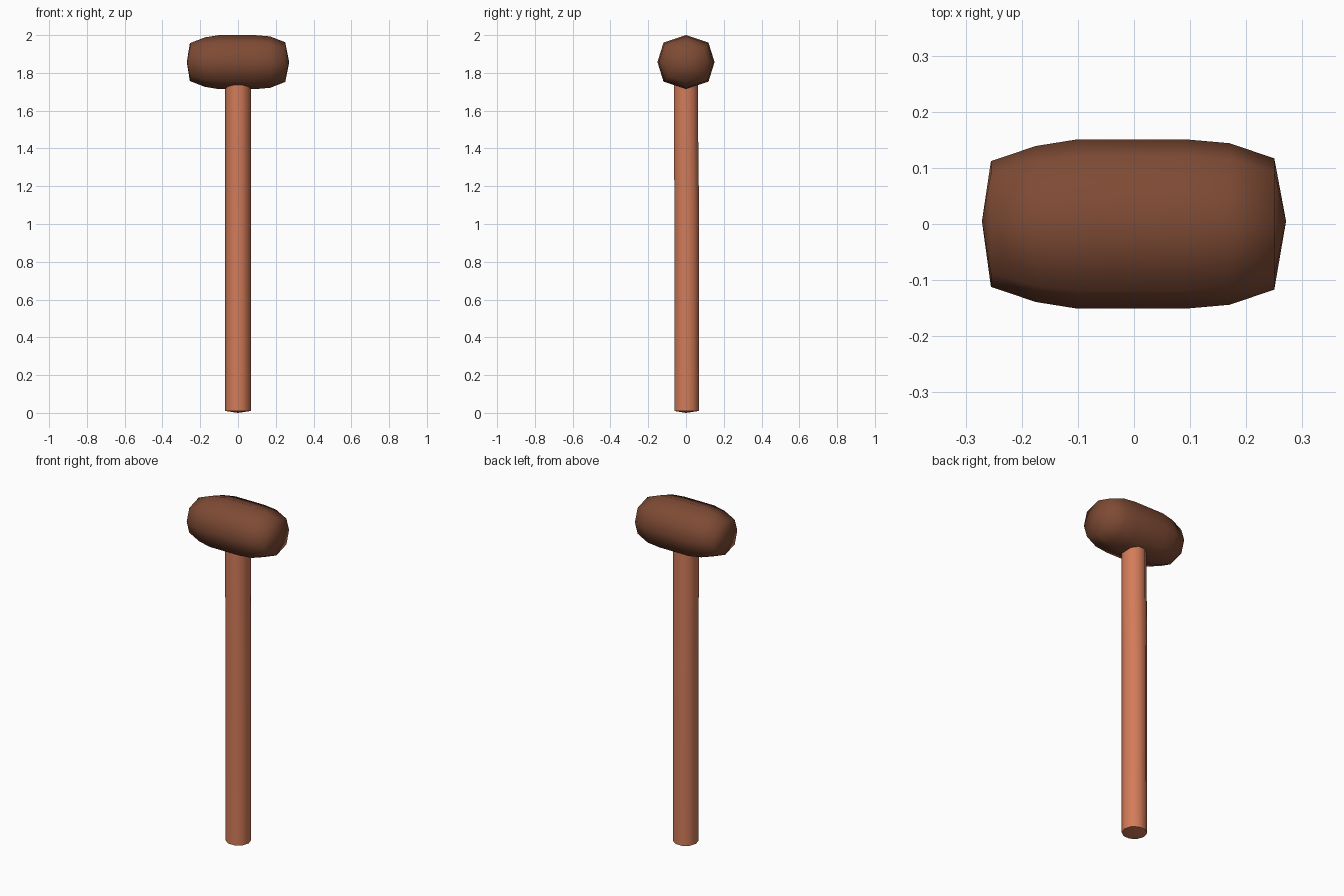
import bpy, bmesh
from math import cos, sin, pi

if "Cube" in bpy.data.objects:
    bpy.data.objects.remove(bpy.data.objects["Cube"])


def material(name, color):
    m = bpy.data.materials.new(name)
    m.diffuse_color = (*color, 1)
    m.use_nodes = True
    m.node_tree.nodes["Principled BSDF"].inputs["Base Color"].default_value = m.diffuse_color
    return m


def loft(name, rings, poles, mat):
    """Skin equal-length rings and close both ends with a shallow cone."""
    bm = bmesh.new()
    loops = [[bm.verts.new(p) for p in ring] for ring in rings]
    n = len(loops[0])
    for a, b in zip(loops, loops[1:]):
        for i in range(n):
            j = (i + 1) % n
            bm.faces.new((a[i], a[j], b[j], b[i]))
    for loop, pole in zip((loops[0], loops[-1]), poles):
        c = bm.verts.new(pole)
        for i in range(n):
            bm.faces.new((loop[i], loop[(i + 1) % n], c))
    bmesh.ops.recalc_face_normals(bm, faces=bm.faces[:])
    for f in bm.faces:
        f.smooth = True
    me = bpy.data.meshes.new(name)
    bm.to_mesh(me)
    bm.free()
    me.materials.append(mat)
    ob = bpy.data.objects.new(name, me)
    bpy.context.collection.objects.link(ob)
    return ob


# Mallet head: barrel along x with a soft octagonal section
ZC = 1.857
OCTAGON = [(1, 0), (.79, .72), (0, 1), (-.79, .72),
           (-1, 0), (-.79, -.72), (0, -1), (.79, -.72)]
PROFILE = [(-.255, .112, .1), (-.175, .139, .131), (-.1, .151, .143),
           (.09, .151, .143), (.17, .144, .136), (.25, .117, .105)]
head_rings = [[(x, ry * u, ZC + rz * v) for u, v in OCTAGON]
              for x, ry, rz in PROFILE]
loft("mallet_head", head_rings, [(-.271, .005, ZC), (.271, .005, ZC)],
     material("dark_wood", (.21, .07, .035)))

# Handle: slim, slightly bowed shaft running up into the head
SIDES = 10
PATH = [(.01, .003), (.6, .004), (1.1, .004), (1.45, 0), (1.8, 0)]
handle_rings = [[(.068 * cos(2 * pi * i / SIDES), y + .068 * sin(2 * pi * i / SIDES), z)
                 for i in range(SIDES)] for z, y in PATH]
handle = loft("handle", handle_rings, [(0, 0, 0), (0, 0, 1.81)],
              material("light_wood", (.65, .2, .1)))
bpy.context.view_layer.objects.active = handle
handle.select_set(True)
bpy.ops.object.shade_smooth_by_angle(angle=pi / 3)
